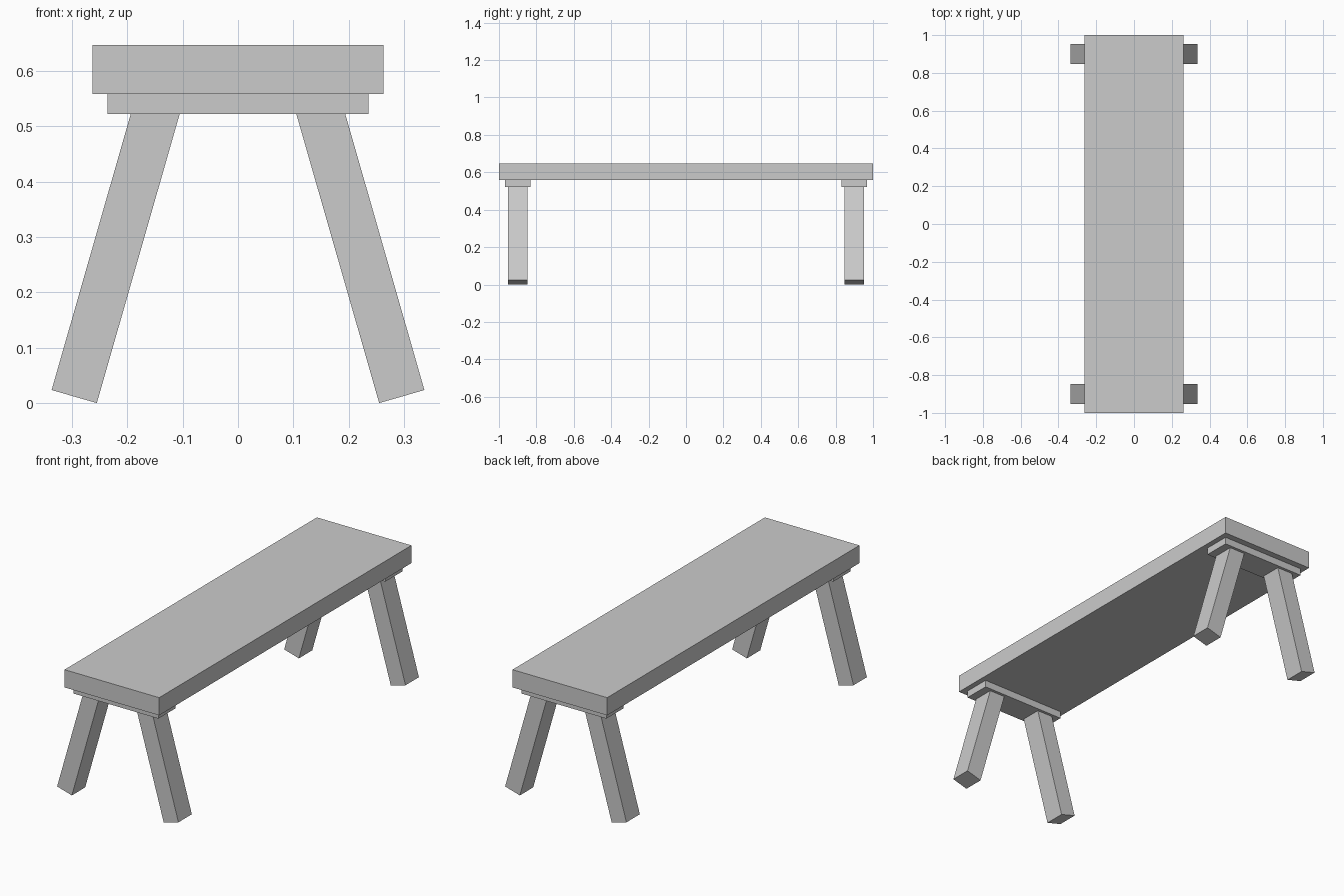
import bpy
from math import radians, sin, cos

if "Cube" in bpy.data.objects:
    bpy.data.objects.remove(bpy.data.objects["Cube"])


def box(name, size, location, tilt=0.0):
    bpy.ops.mesh.primitive_cube_add(size=1, location=location, rotation=(0, tilt, 0))
    ob = bpy.context.object
    ob.name = name
    ob.scale = size
    return ob


# Seat plank
box("seat", (0.525, 2.0, 0.089), (0, 0, 0.6025))

SPLAY = radians(16)
LEG_LENGTH = 0.548
LEG_WIDTH = 0.085
# Foot centre, with the lowest inner edge resting on the ground
foot_x, foot_z = 0.296, LEG_WIDTH / 2 * sin(SPLAY)

for end, y in (("front", -0.9), ("back", 0.9)):
    # Batten under each end of the seat
    box(end + "_batten", (0.471, 0.135, 0.036), (0, y, 0.54))
    # Pair of splayed legs, tops let into the batten
    for side, s in (("left", -1), ("right", 1)):
        x = foot_x - LEG_LENGTH / 2 * sin(SPLAY)
        z = foot_z + LEG_LENGTH / 2 * cos(SPLAY)
        box(f"{end}_{side}_leg", (LEG_WIDTH, 0.106, LEG_LENGTH), (s * x, y, z), -s * SPLAY)
